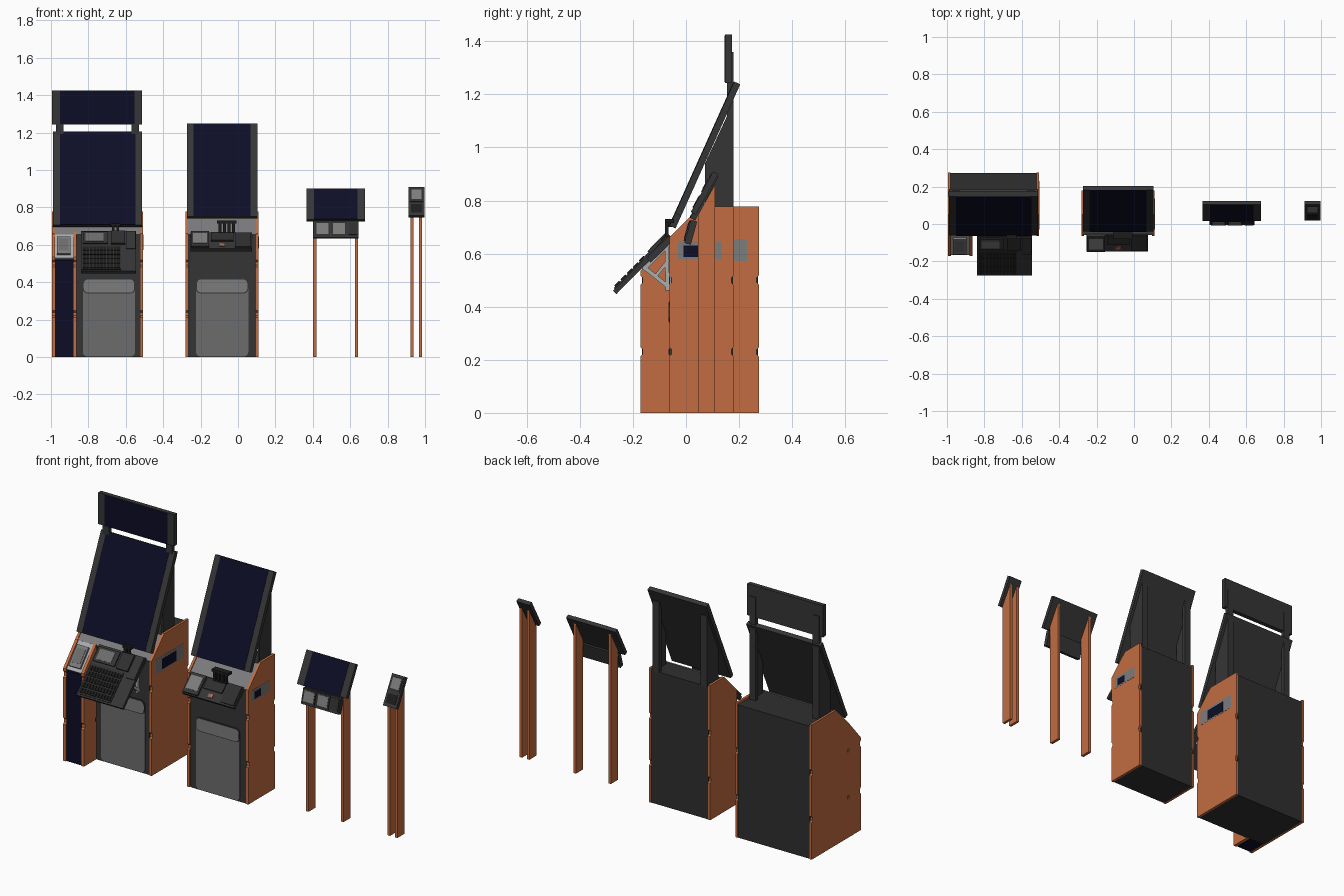
import bpy, bmesh, math

if "Cube" in bpy.data.objects:
    bpy.data.objects.remove(bpy.data.objects["Cube"])


def material(name, r, g, b):
    m = bpy.data.materials.new(name)
    m.diffuse_color = (r, g, b, 1)
    m.use_nodes = True
    m.node_tree.nodes["Principled BSDF"].inputs["Base Color"].default_value = m.diffuse_color
    return m


ORANGE = material("orange_panel", 0.54, 0.15, 0.052)
DARK = material("dark_grey", 0.036, 0.036, 0.036)
BODY = material("charcoal_body", 0.028, 0.028, 0.028)
NAVY = material("navy_screen", 0.004, 0.004, 0.020)
GREY = material("door_grey", 0.15, 0.15, 0.155)
MID = material("pocket_grey", 0.20, 0.20, 0.205)
LIGHT = material("light_grey", 0.40, 0.42, 0.43)
BLACK = material("black_plastic", 0.012, 0.012, 0.012)


def make(name, bm, mat):
    bmesh.ops.recalc_face_normals(bm, faces=bm.faces)
    me = bpy.data.meshes.new(name)
    bm.to_mesh(me)
    bm.free()
    me.materials.append(mat)
    ob = bpy.data.objects.new(name, me)
    bpy.context.collection.objects.link(ob)
    return ob


def prism(name, pts, a, b, mat, axis="x"):
    """Extrude a profile: (y, z) points along x, or (x, z) points along y."""
    bm = bmesh.new()
    place = (lambda p, d: (d, p[0], p[1])) if axis == "x" else (lambda p, d: (p[0], d, p[1]))
    face = bm.faces.new([bm.verts.new(place(p, a)) for p in pts])
    new = bmesh.ops.extrude_face_region(bm, geom=[face])["geom"]
    move = (b - a, 0, 0) if axis == "x" else (0, b - a, 0)
    bmesh.ops.translate(bm, verts=[v for v in new if isinstance(v, bmesh.types.BMVert)], vec=move)
    return make(name, bm, mat)


def box(name, x0, x1, y0, y1, z0, z1, mat):
    return prism(name, [(y0, z0), (y1, z0), (y1, z1), (y0, z1)], x0, x1, mat)


def slab(name, x0, x1, line, u0, u1, t0, t1, mat):
    """Tilted slab on a line of two (y, z) points; u runs along it, t is depth behind it."""
    (ya, za), (yb, zb) = line
    dy, dz = yb - ya, zb - za
    n = math.hypot(dy, dz)
    at = lambda u, t: (ya + dy * u + dz / n * t, za + dz * u - dy / n * t)
    return prism(name, [at(u0, t0), at(u0, t1), at(u1, t1), at(u1, t0)], x0, x1, mat)


def rounded(x0, x1, z0, z1, r):
    pts = []
    for cx, cz, a0 in ((x1 - r, z1 - r, 0), (x0 + r, z1 - r, 90), (x0 + r, z0 + r, 180), (x1 - r, z0 + r, 270)):
        for k in range(5):
            a = math.radians(a0 + k * 22.5)
            pts.append((cx + r * math.cos(a), cz + r * math.sin(a)))
    return pts


def notched(y0, y1, top):
    """Side panel profile with small finger notches on the front and back edges."""
    pts = [(y0, 0), (y1, 0)]
    for z in (0.23, 0.50):
        pts += [(y1, z - 0.018), (y1 - 0.009, z - 0.009), (y1 - 0.009, z + 0.009), (y1, z + 0.018)]
    pts += top
    for z in (0.50, 0.23):
        pts += [(y0, z + 0.018), (y0 + 0.009, z + 0.009), (y0 + 0.009, z - 0.009), (y0, z - 0.018)]
    return pts


def screen_line(z0, z1):
    return [(-0.06 + (z - 0.71) * 0.449, z) for z in (z0, z1)]


def kiosk(tag, x0, x1, yb, z0, z1, post_top, door, window, navy):
    # orange side panels and charcoal body
    side = notched(-0.063, yb, [(yb, 0.777), (0.052, 0.777), (-0.063, 0.66)])
    prism(tag + "_left_panel", side, x0, x0 + 0.014, ORANGE)
    prism(tag + "_right_panel", side, x1 - 0.014, x1, ORANGE)
    core = [(-0.055, 0), (yb - 0.003, 0), (yb - 0.003, 0.765), (0.05, 0.765), (-0.055, 0.655)]
    prism(tag + "_body", core, x0 + 0.014, x1 - 0.014, BODY)
    slab(tag + "_deck", x0 + 0.014, x1 - 0.014, [(-0.057, 0.655), (0.05, 0.767)], 0, 1, -0.002, 0.004, MID)
    # front frame, door and rounded pocket
    a, b = door
    box(tag + "_front_frame", a - 0.03, x1 - 0.016, -0.059, -0.05, 0, 0.655, DARK)
    prism(tag + "_door", rounded(a, b, 0.003, 0.415, 0.025), -0.063, -0.055, GREY, "y")
    prism(tag + "_pocket_rim", rounded(a, b, 0.34, 0.42, 0.025), -0.0645, -0.06, DARK, "y")
    prism(tag + "_pocket", rounded(a + 0.005, b - 0.005, 0.345, 0.415, 0.022), -0.066, -0.06, MID, "y")
    # right side window with dark display behind it
    w0, w1, h0, h1 = window
    box(tag + "_window", x1 - 0.002, x1 + 0.001, w0, w1, h0, h1, MID)
    box(tag + "_window_display", x1 - 0.002, x1 + 0.002, navy[0], navy[1], h0 + 0.008, h1 - 0.015, NAVY)
    # large tilted screen
    line = screen_line(z0, z1)
    slab(tag + "_screen_case", x0 + 0.007, x1 - 0.007, line, 0, 1, 0, 0.025, DARK)
    slab(tag + "_screen", x0 + 0.042, x1 - 0.042, line, 0.004, 0.996, -0.002, 0.01, NAVY)
    # posts with triangular braces
    for s, xa in (("left", x0 + 0.022), ("right", x1 - 0.062)):
        box(f"{tag}_{s}_post", xa, xa + 0.04, 0.155, 0.178, 0.76, post_top, DARK)
        xb = xa if s == "left" else xa + 0.028
        prism(f"{tag}_{s}_brace", [(0.072, 0.76), (0.16, 0.76), (0.16, 1.13), (0.072, 0.94)],
              xb, xb + 0.012, DARK)


kiosk("large_kiosk", -0.995, -0.507, 0.275, 0.705, 1.207, 1.36, (-0.83, -0.55),
      (-0.03, 0.23, 0.572, 0.655), (0.03, 0.16))
kiosk("medium_kiosk", -0.28, 0.11, 0.18, 0.752, 1.248, 1.17, (-0.225, 0.055),
      (-0.03, 0.135, 0.58, 0.645), (-0.01, 0.05))

# header display above the large kiosk
box("header_case", -0.995, -0.512, 0.147, 0.173, 1.243, 1.425, DARK)
box("header_screen", -0.953, -0.553, 0.145, 0.15, 1.246, 1.422, NAVY)

# projecting bay at the left of the large kiosk
bay = notched(-0.172, -0.055, [(-0.055, 0.668), (-0.172, 0.535)])
prism("bay_left_panel", bay, -0.995, -0.978, ORANGE)
prism("bay_right_panel", bay, -0.88, -0.863, ORANGE)
box("bay_front", -0.978, -0.88, -0.166, -0.06, 0, 0.52, NAVY)
bay_top = [(-0.166, 0.53), (-0.057, 0.657)]
slab("bay_top", -0.978, -0.88, bay_top, 0, 1, 0, 0.012, LIGHT)
slab("bay_scanner", -0.968, -0.895, bay_top, 0.12, 0.85, -0.012, 0.004, MID)
slab("bay_scanner_glass", -0.958, -0.905, bay_top, 0.25, 0.75, -0.014, 0, GREY)

# large kiosk keyboard tray
tray = [(-0.275, 0.46), (-0.066, 0.673)]
slab("tray_base", -0.84, -0.545, tray, 0, 1, 0, 0.018, DARK)
slab("keyboard_base", -0.835, -0.625, tray, 0.03, 0.63, -0.005, 0.004, BODY)
for r in range(5):
    for c in range(11):
        x, u = -0.828 + c * 0.0182, 0.06 + r * 0.11
        slab("key", x, x + 0.014, tray, u, u + 0.085, -0.010, 0, BLACK)
slab("tray_pad", -0.83, -0.695, tray, 0.68, 0.96, -0.008, 0, DARK)
slab("tray_pad_screen", -0.815, -0.72, tray, 0.72, 0.92, -0.010, 0, GREY)
slab("tray_terminal", -0.68, -0.605, tray, 0.66, 0.98, -0.012, 0, BODY)
slab("tray_rest", -0.60, -0.548, tray, 0.55, 0.98, -0.006, 0, DARK)

# light triangular brackets holding the tray
corners = [(-0.166, 0.545), (-0.065, 0.646), (-0.062, 0.462)]
for xb in (-0.80, -0.60):
    for i in range(3):
        p, q = corners[i], corners[(i + 1) % 3]
        slab("tray_bracket_bar", xb, xb + 0.015, [p, q], 0, 1, 0, 0.015, LIGHT)
    slab("tray_bracket_rib", xb, xb + 0.015, [(-0.118, 0.52), (-0.07, 0.58)], 0, 1, 0, 0.012, LIGHT)

# medium kiosk control shelf
shelf = [(-0.147, 0.58), (-0.058, 0.667)]
slab("shelf_base", -0.255, 0.075, shelf, 0, 1, 0, 0.02, DARK)
slab("shelf_pad", -0.25, -0.155, shelf, 0.05, 0.98, -0.012, 0, DARK)
slab("shelf_pad_screen", -0.24, -0.165, shelf, 0.22, 0.85, -0.014, 0, MID)
slab("shelf_reader", -0.145, -0.025, shelf, 0.45, 0.95, -0.008, 0, BODY)
slab("shelf_reader_slot", -0.10, -0.07, shelf, 0.12, 0.3, -0.004, 0, GREY)
slab("shelf_button", -0.085, -0.07, shelf, 0.15, 0.3, -0.006, 0, ORANGE)
slab("shelf_tray", -0.015, 0.07, shelf, 0.08, 0.95, -0.006, 0, BODY)

# hand scanners in their holders
for tag, cx, n in (("large", -0.655, 2), ("medium", -0.06, 4)):
    for i in range(n):
        x = cx + (i - (n - 1) / 2) * 0.024
        box(tag + "_scanner_prong", x - 0.007, x + 0.007, -0.08, -0.065, 0.665, 0.715, BLACK)
    w = n * 0.013
    box(tag + "_scanner_head", cx - w, cx + w, -0.08, -0.045, 0.70 if n == 2 else 0.715, 0.73 if n == 4 else 0.715, BLACK)


def stand(tag, posts, w):
    leg = [(0.045, 0), (0.11, 0), (0.11, 0.862), (0.045, 0.745)]
    for x in posts:
        prism(tag + "_post", leg, x, x + w, ORANGE)


# small stand with screen and twin pads
stand("small_stand", (0.402, 0.625), 0.017)
small = [(0.015, 0.735), (0.103, 0.90)]
slab("small_screen_case", 0.365, 0.68, small, 0, 1, 0, 0.022, DARK)
slab("small_screen", 0.407, 0.64, small, 0.01, 0.99, -0.002, 0.01, NAVY)
pads = [(-0.006, 0.64), (0.018, 0.727)]
slab("pad_base", 0.405, 0.645, pads, 0, 1, 0, 0.025, DARK)
for x in (0.412, 0.50):
    slab("pad_housing", x, x + 0.08, pads, 0.08, 0.95, -0.005, 0, BODY)
    slab("pad_screen", x + 0.008, x + 0.072, pads, 0.2, 0.85, -0.007, 0, MID)
slab("pad_reader", 0.59, 0.638, pads, 0.15, 0.9, -0.005, 0, BODY)

# slim stand with a single reader
stand("slim_stand", (0.923, 0.969), 0.016)
slim = [(0.018, 0.757), (0.103, 0.91)]
slab("slim_reader_case", 0.912, 0.997, slim, 0, 1, 0, 0.022, DARK)
slab("slim_reader_bezel", 0.92, 0.989, slim, 0.48, 0.95, -0.003, 0.004, BODY)
slab("slim_reader_screen", 0.927, 0.982, slim, 0.56, 0.9, -0.005, 0.004, MID)
slab("slim_reader_slot", 0.925, 0.984, slim, 0.1, 0.4, -0.003, 0.004, BLACK)
